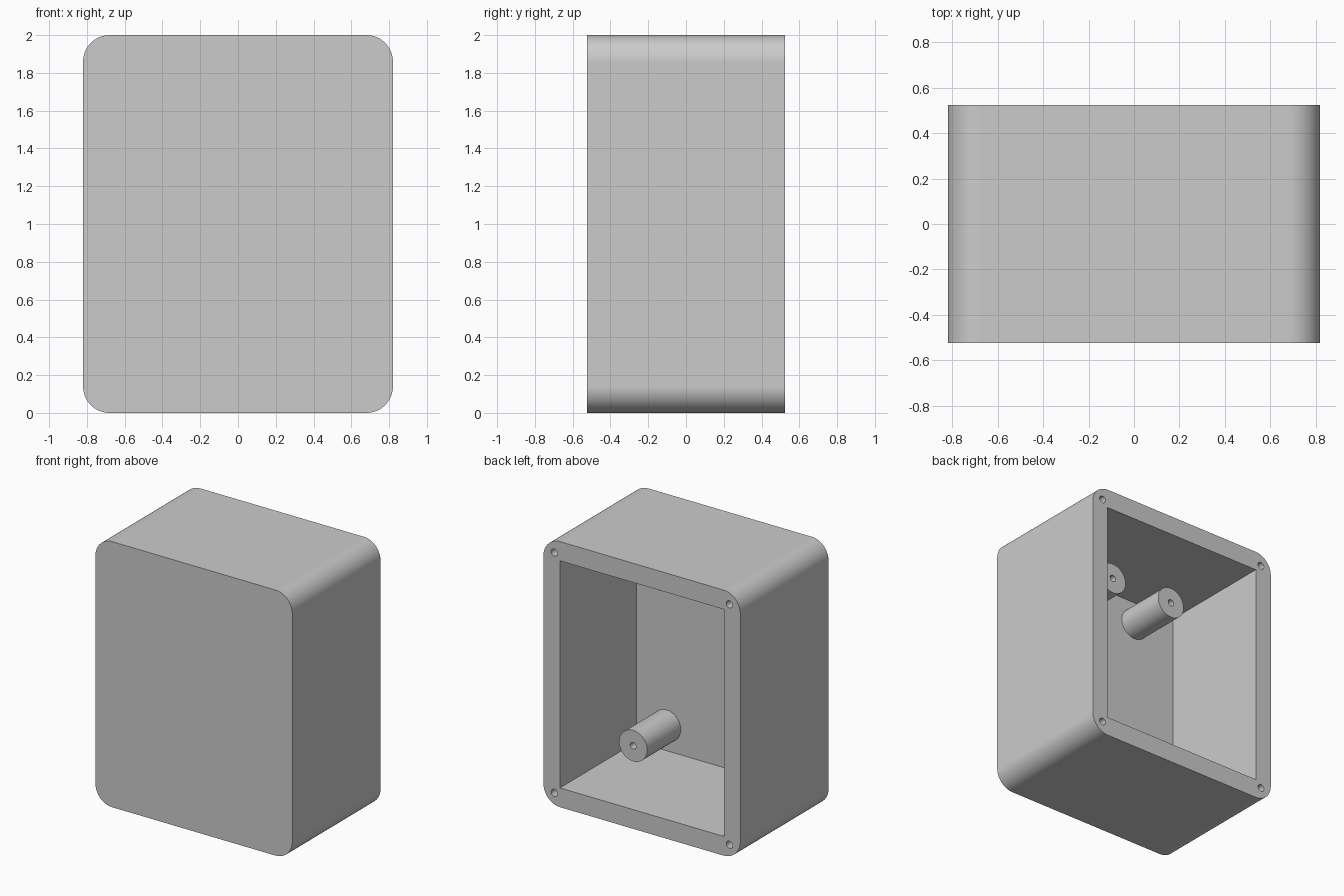
import bpy
import bmesh
import math
from mathutils import Matrix, Vector

if "Cube" in bpy.data.objects:
    bpy.data.objects.remove(bpy.data.objects["Cube"], do_unlink=True)

# Main dimensions
WIDTH, DEPTH, HEIGHT = 1.64, 1.05, 2.0
WALL = 0.14
BACK = DEPTH / 2
FLOOR = -BACK + WALL
MID = HEIGHT / 2

grey = bpy.data.materials.new("light grey plastic")
grey.use_nodes = True
COLOUR = (0.6, 0.6, 0.6, 1)
grey.diffuse_color = COLOUR
grey.node_tree.nodes["Principled BSDF"].inputs["Base Color"].default_value = COLOUR


def make_object(name, bm):
    bmesh.ops.recalc_face_normals(bm, faces=bm.faces)
    mesh = bpy.data.meshes.new(name)
    bm.to_mesh(mesh)
    bm.free()
    mesh.materials.append(grey)
    obj = bpy.data.objects.new(name, mesh)
    bpy.context.collection.objects.link(obj)
    return obj


def block(name, size, centre, corner=0):
    """Box, with its front-to-back edges rounded if a corner radius is given."""
    bm = bmesh.new()
    bmesh.ops.create_cube(bm, size=1)
    bmesh.ops.scale(bm, vec=size, verts=bm.verts)
    bmesh.ops.translate(bm, vec=centre, verts=bm.verts)
    if corner:
        edges = [e for e in bm.edges
                 if abs(e.verts[0].co.y - e.verts[1].co.y) > 0.1]
        bmesh.ops.bevel(bm, geom=edges, offset=corner, segments=16,
                        profile=0.5, affect='EDGES')
    return make_object(name, bm)


def rods(name, spots, radius, y0, y1, sides):
    """Cylinders along y at each (x, z) spot."""
    bm = bmesh.new()
    turn = Matrix.Rotation(math.pi / 2, 4, 'X')
    for x, z in spots:
        place = Matrix.Translation(Vector((x, (y0 + y1) / 2, z)))
        bmesh.ops.create_cone(bm, cap_ends=True, segments=sides,
                              radius1=radius, radius2=radius,
                              depth=y1 - y0, matrix=place @ turn)
    return make_object(name, bm)


def activate(obj):
    bpy.ops.object.select_all(action='DESELECT')
    obj.select_set(True)
    bpy.context.view_layer.objects.active = obj


def cut(obj, cutter):
    activate(obj)
    mod = obj.modifiers.new("cut", 'BOOLEAN')
    mod.operation = 'DIFFERENCE'
    mod.solver = 'EXACT'
    mod.object = cutter
    bpy.ops.object.modifier_apply(modifier=mod.name)
    bpy.data.objects.remove(cutter, do_unlink=True)


def finish(obj):
    activate(obj)
    bpy.ops.object.shade_smooth_by_angle(angle=math.radians(30))
    mod = obj.modifiers.new("flat face normals", 'WEIGHTED_NORMAL')
    mod.keep_sharp = True


# Enclosure shell, open at the back
shell = block("enclosure_shell", (WIDTH, DEPTH, HEIGHT), (0, 0, MID), WALL)
cavity = block("cavity_cutter",
               (WIDTH - 2 * WALL + 0.005, DEPTH, HEIGHT - 2 * WALL - 0.01),
               (0, FLOOR + DEPTH / 2, MID))
cut(shell, cavity)

# Blind screw holes in the corners of the rim
corners = [(sx * 0.73, MID + sz * 0.905) for sx in (-1, 1) for sz in (-1, 1)]
cut(shell, rods("screw_hole_cutter", corners, 0.027, BACK - 0.4, BACK + 0.1, 24))
finish(shell)

# Mounting posts inside, each with a pilot hole
post_spots = [(-0.328, 1.68), (0.207, 1.68), (0.43, 0.335), (-0.55, 0.335)]
TIP = FLOOR + 0.4
posts = rods("mounting_posts", post_spots, 0.117, FLOOR - 0.01, TIP, 48)
cut(posts, rods("pilot_hole_cutter", post_spots, 0.025, TIP - 0.3, TIP + 0.1, 24))
finish(posts)
